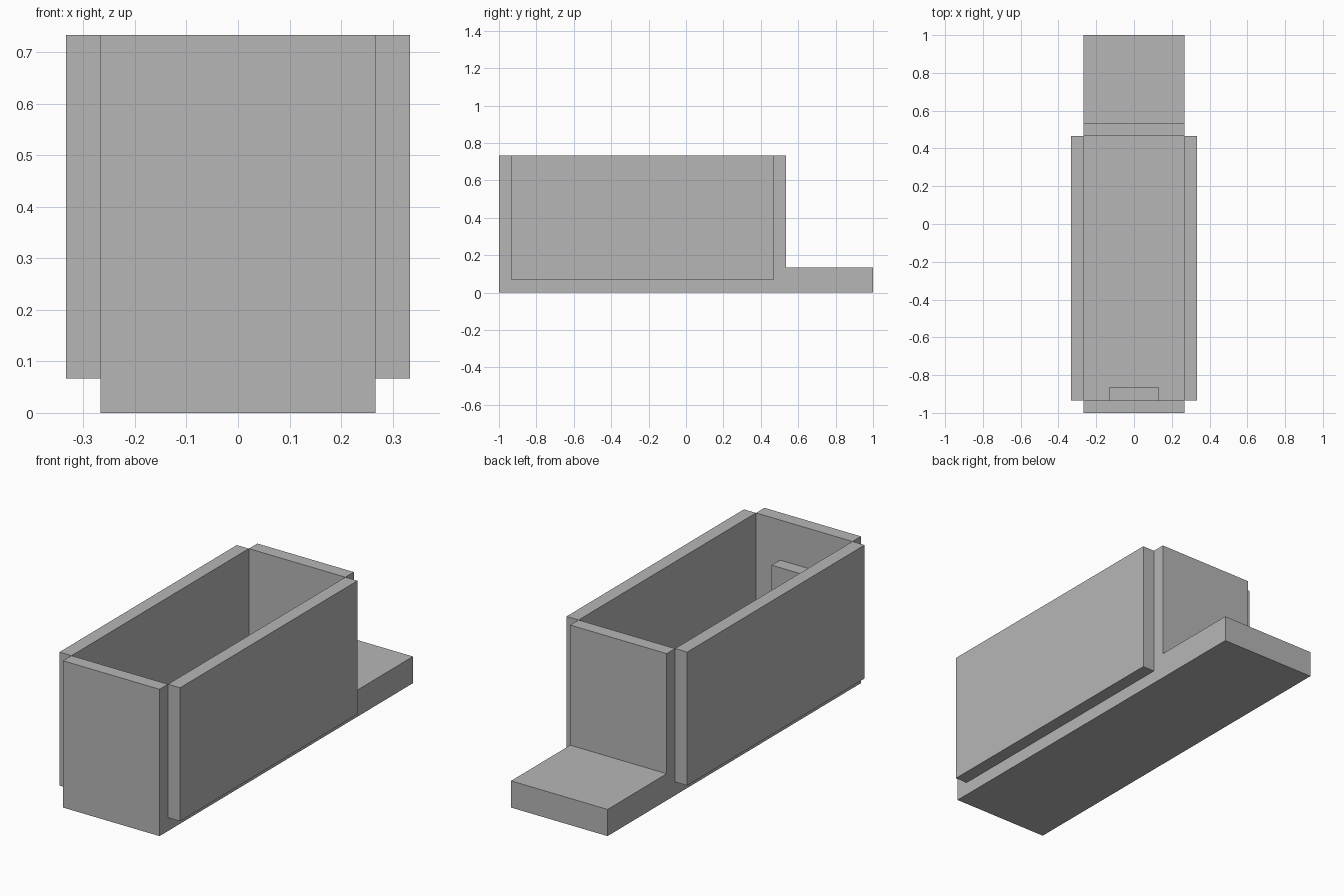
import bpy
import bmesh

cube = bpy.data.objects.get("Cube")
if cube:
    bpy.data.objects.remove(cube, do_unlink=True)

U = 1 / 15  # one wall thickness

grey = bpy.data.materials.new("light_grey")
grey.use_nodes = True
colour = (0.47, 0.47, 0.47, 1)
grey.diffuse_color = colour
grey.node_tree.nodes["Principled BSDF"].inputs["Base Color"].default_value = colour


def extrude_profile(name, profile, x0, x1):
    """Extrude a (y, z) outline from x0 to x1, measured in wall thicknesses."""
    bm = bmesh.new()
    face = bm.faces.new([bm.verts.new((x0 * U, y * U, z * U)) for y, z in profile])
    result = bmesh.ops.extrude_face_region(bm, geom=[face])
    verts = [v for v in result["geom"] if isinstance(v, bmesh.types.BMVert)]
    bmesh.ops.translate(bm, verts=verts, vec=((x1 - x0) * U, 0, 0))
    bmesh.ops.recalc_face_normals(bm, faces=bm.faces)
    mesh = bpy.data.meshes.new(name)
    bm.to_mesh(mesh)
    bm.free()
    mesh.materials.append(grey)
    obj = bpy.data.objects.new(name, mesh)
    bpy.context.collection.objects.link(obj)
    return obj


def rectangle(y0, y1, z0, z1):
    return [(y0, z0), (y1, z0), (y1, z1), (y0, z1)]


# Floor with the rear ledge and both end walls, as one continuous profile
extrude_profile("base_and_end_walls", [
    (-15, 0), (15, 0), (15, 2), (8, 2), (8, 11),
    (7, 11), (7, 2), (-14, 2), (-14, 11), (-15, 11)], -4, 4)

# Side panels, mirrored across the centre
panels = extrude_profile("side_panels", rectangle(-14, 7, 1, 11), 4, 5)
panels.modifiers.new("Mirror", "MIRROR").use_axis[0] = True

# Narrow upright inside the front wall
extrude_profile("inner_front_block", rectangle(-14, -13, 2, 8), -2, 2)
